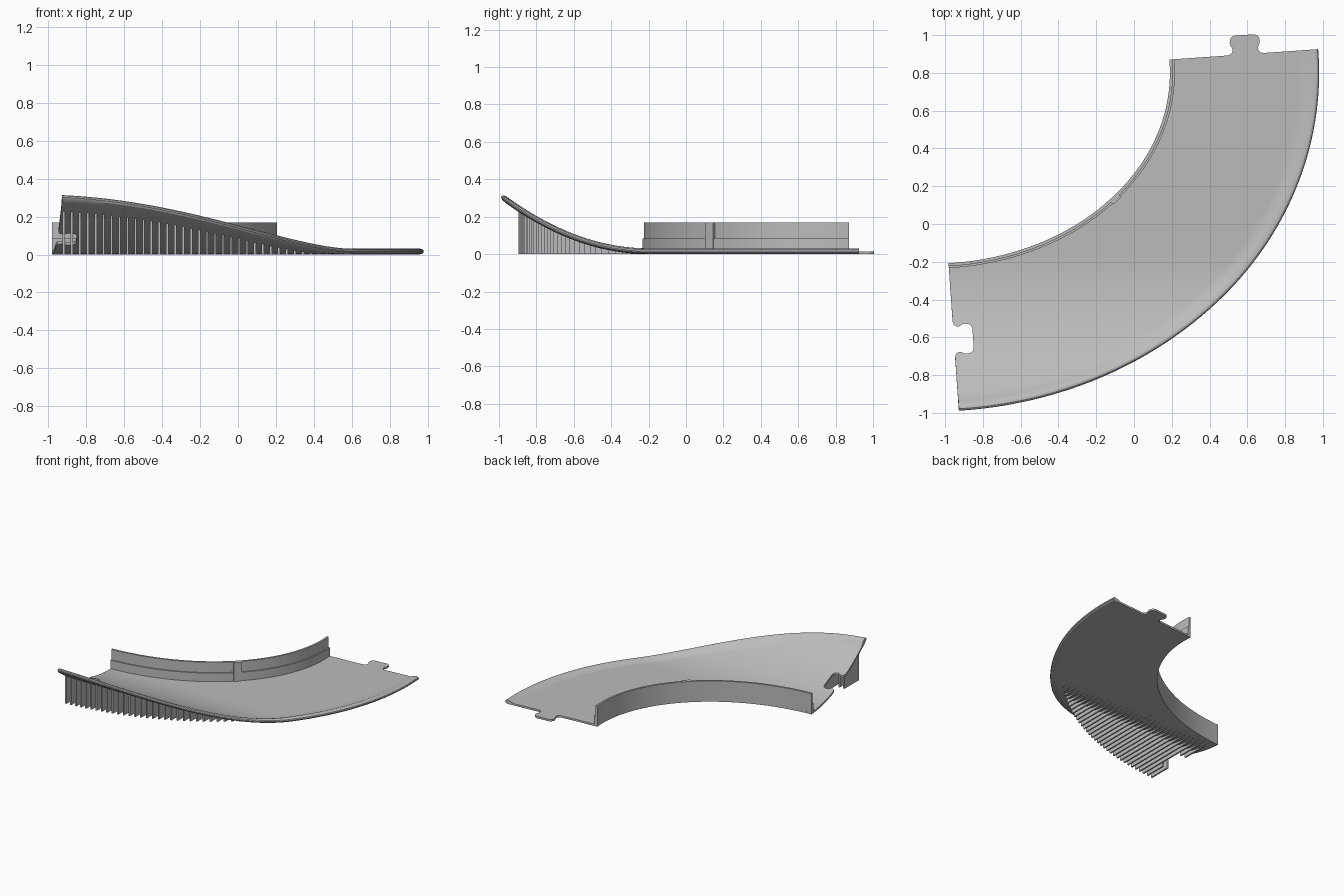
import bpy, bmesh, math
from mathutils import Vector

if "Cube" in bpy.data.objects:
    bpy.data.objects.remove(bpy.data.objects["Cube"], do_unlink=True)

grey = bpy.data.materials.new("plain_grey")
grey.use_nodes = True
COLOUR = (0.5, 0.5, 0.5, 1)
grey.diffuse_color = COLOUR
grey.node_tree.nodes["Principled BSDF"].inputs["Base Color"].default_value = COLOUR

# Bend centre, inner radii, road width, and where the bank begins
CX, CY, RX, RY, WIDTH = -1.07, 0.80, 1.26, 1.01, 0.79
START, END = math.radians(4), math.radians(-86)
BANK_Y, BANK = -0.20, 0.468
THICK, WALL = 0.015, 0.168


def bank(y):
    return BANK * max(0, BANK_Y - y) ** 2


def plan(t, w):
    return CX + (RX + w) * math.cos(t), CY + (RY + w) * math.sin(t)


def on_road(t, w, n):
    """Point at bend angle t, distance w from the inner edge, n above the underside."""
    x, y = plan(t, w)
    normal = Vector((0, 2 * BANK * max(0, BANK_Y - y), 1)).normalized()
    return Vector((x, y, bank(y))) + normal * n


def upright(t, w, z):
    x, y = plan(t, w)
    return Vector((x, y, z))


def finish(name, bm):
    bmesh.ops.recalc_face_normals(bm, faces=bm.faces)
    mesh = bpy.data.meshes.new(name)
    bm.to_mesh(mesh)
    bm.free()
    ob = bpy.data.objects.new(name, mesh)
    bpy.context.collection.objects.link(ob)
    mesh.materials.append(grey)
    return ob


def smooth(ob):
    bpy.ops.object.select_all(action="DESELECT")
    ob.select_set(True)
    bpy.context.view_layer.objects.active = ob
    bpy.ops.object.shade_smooth_by_angle(angle=math.radians(25))


def sweep(name, profile, place, t0, t1, steps):
    """Carry a closed profile round the bend and cap both ends."""
    bm = bmesh.new()
    rings = []
    for i in range(steps + 1):
        t = t0 + (t1 - t0) * i / steps
        rings.append([bm.verts.new(place(t, w, n)) for w, n in profile])
    count = len(profile)
    for a, b in zip(rings, rings[1:]):
        for j in range(count):
            k = (j + 1) % count
            bm.faces.new((a[j], a[k], b[k], b[j]))
    bm.faces.new(rings[0])
    bm.faces.new(rings[-1])
    return finish(name, bm)


def prism(bm, points, direction):
    face = bm.faces.new([bm.verts.new(p) for p in points])
    made = bmesh.ops.extrude_face_region(bm, geom=[face])["geom"]
    verts = [v for v in made if isinstance(v, bmesh.types.BMVert)]
    bmesh.ops.translate(bm, verts=verts, vec=direction)


# Outline shared by the joining tab and the matching notch
HALF = [(0.095, 0), (0.077, 0.006), (0.068, 0.02), (0.068, 0.035), (0.077, 0.05),
        (0.08, 0.065), (0.077, 0.083), (0.068, 0.096), (0.052, 0.102)]


def joint(t, root, z, height, name):
    along = Vector((math.cos(t), math.sin(t), 0))
    ahead = Vector((-math.sin(t), math.cos(t), 0))
    base = Vector((*plan(t, 0.405), z))
    half = [(HALF[0][0], -root)] + HALF
    outline = half + [(-u, v) for u, v in reversed(half)]
    bm = bmesh.new()
    prism(bm, [base + along * u + ahead * v for u, v in outline], Vector((0, 0, height)))
    return finish(name, bm)


# Road with a rounded raised outer rim
SPAN = 24
crease = WIDTH - 0.07
under = [(0.76 * i / SPAN, 0) for i in range(SPAN + 1)]
rim = [(0.78, 0.003), (0.788, 0.009), (0.79, 0.016), (0.787, 0.024),
       (0.778, 0.03), (0.765, 0.031), (0.745, 0.026)]
top = [(crease * (1 - i / SPAN), THICK) for i in range(SPAN + 1)]
road = sweep("banked_road", under + rim + top, on_road, START, END, 96)

# Notch at the high end
cutter = joint(END, 0.03, -0.1, 0.6, "notch_cutter")
cutter.hide_render = True
cut = road.modifiers.new("notch", "BOOLEAN")
cut.operation = "DIFFERENCE"
cut.solver = "EXACT"
cut.object = cutter
bpy.context.view_layer.objects.active = road
bpy.ops.object.modifier_apply(modifier=cut.name)
bpy.data.objects.remove(cutter, do_unlink=True)
smooth(road)

# Tab at the flat end
joint(START, 0.01, 0, THICK, "joining_tab")

# Stepped inner wall and its clip
step = WALL / 2
wall_profile = [(0, 0.001), (0.026, 0.001), (0.026, step), (0.016, step), (0.016, WALL), (0, WALL)]
smooth(sweep("inner_wall", wall_profile, upright, START, END, 72))
clip_profile = [(0.012, THICK / 2), (0.032, THICK / 2), (0.032, WALL), (0.012, WALL)]
sweep("wall_clip", clip_profile, upright, math.radians(-39), math.radians(-42), 3)

# Thin ribs holding up the bank
RIB, GAP, INSET = 0.012, 0.042, 0.69
bm = bmesh.new()


def rib(x, y0, y1):
    ys = [y0 + (y1 - y0) * i / 12 for i in range(13)]
    points = [Vector((x, y, bank(y) + 0.004)) for y in ys]
    points += [Vector((x, y1, 0)), Vector((x, y0, 0))]
    prism(bm, points, Vector((RIB, 0, 0)))


x = -0.925
while x < 0.44:
    outer = CY - (RY + INSET) * math.sqrt(1 - ((x - CX) / (RX + INSET)) ** 2)
    if x < -0.86:  # leave the notch clear
        rib(x, outer, -0.71)
        rib(x, -0.51, BANK_Y - 0.03)
    else:
        rib(x, outer, BANK_Y)
    x += GAP
finish("support_ribs", bm)
